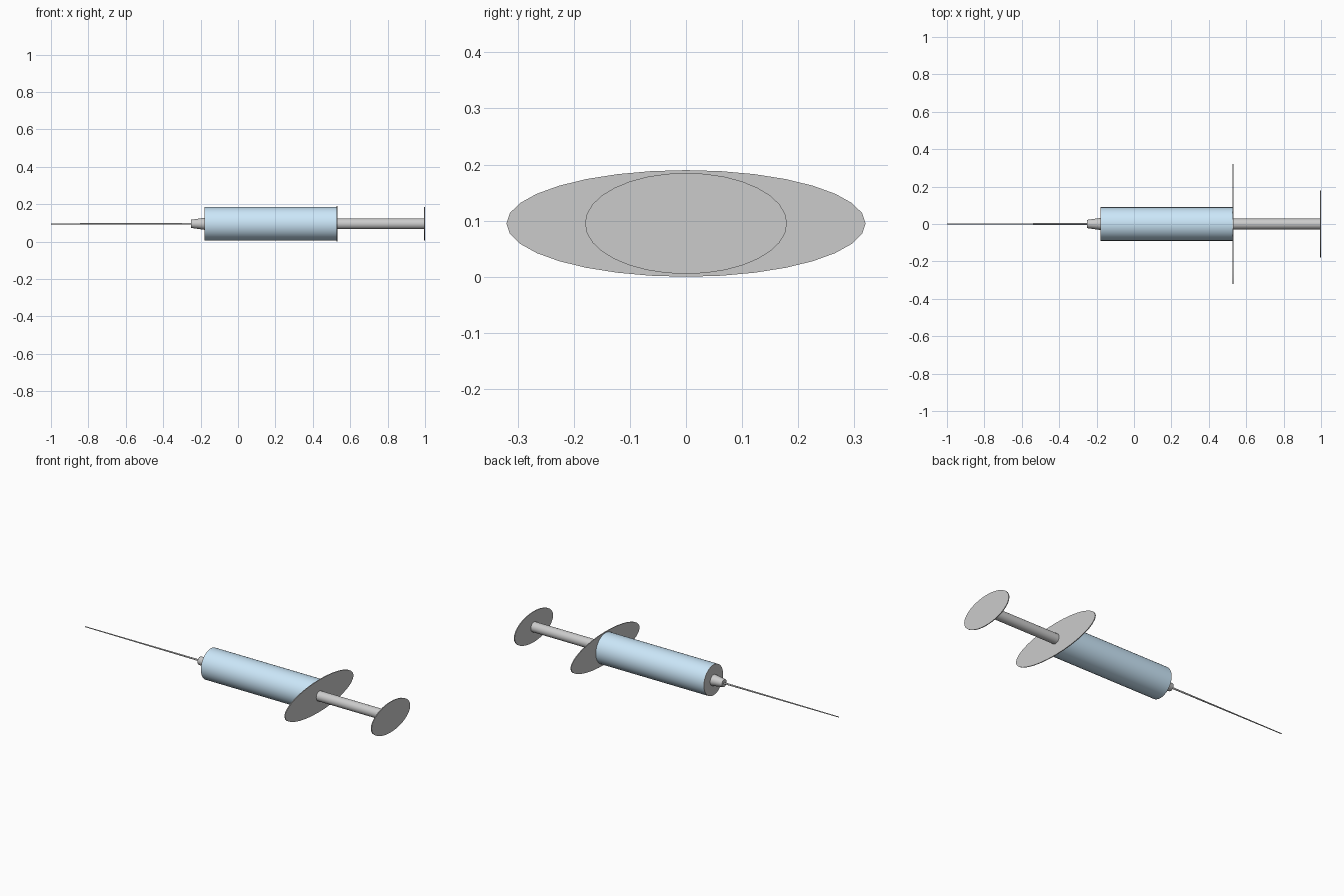
import bpy
import math

if "Cube" in bpy.data.objects:
    bpy.data.objects.remove(bpy.data.objects["Cube"])

AXIS_Z = 0.095   # height of the syringe axis
SIDES = 32


def tapered(name, x0, x1, r0, r1, sides=SIDES, wide=1.0, color=None):
    """Cylinder or cone along x from x0 to x1; 'wide' stretches it in y."""
    bpy.ops.mesh.primitive_cone_add(vertices=sides, radius1=r0, radius2=r1,
                                    depth=x1 - x0,
                                    location=((x0 + x1) / 2, 0, AXIS_Z),
                                    rotation=(0, math.pi / 2, 0))
    obj = bpy.context.object
    obj.name = name
    obj.scale = (1, wide, 1)
    bpy.ops.object.transform_apply(location=False, rotation=True, scale=True)
    bpy.ops.object.shade_smooth_by_angle(angle=math.radians(30))
    if color:
        mat = bpy.data.materials.new(name + "_blue")
        mat.diffuse_color = color
        mat.use_nodes = True
        mat.node_tree.nodes["Principled BSDF"].inputs["Base Color"].default_value = mat.diffuse_color
        obj.data.materials.append(mat)
    return obj


# Needle and the hub that holds it
tapered("needle", -1.0, -0.24, 0.0025, 0.005, sides=16)
tapered("needle_hub", -0.25, -0.18, 0.022, 0.032)

# Blue barrel between two thin grey end caps
tapered("barrel", -0.177, 0.527, 0.09, 0.09, color=(0.6, 0.8, 0.95, 1))
tapered("barrel_front_cap", -0.18, -0.177, 0.09, 0.09)

# Oval finger flange
tapered("finger_flange", 0.527, 0.532, 0.095, 0.095, wide=0.32 / 0.095)

# Plunger rod and oval thumb rest
tapered("plunger_rod", 0.53, 0.996, 0.029, 0.029)
tapered("thumb_rest", 0.995, 1.0, 0.09, 0.09, wide=2.0)
